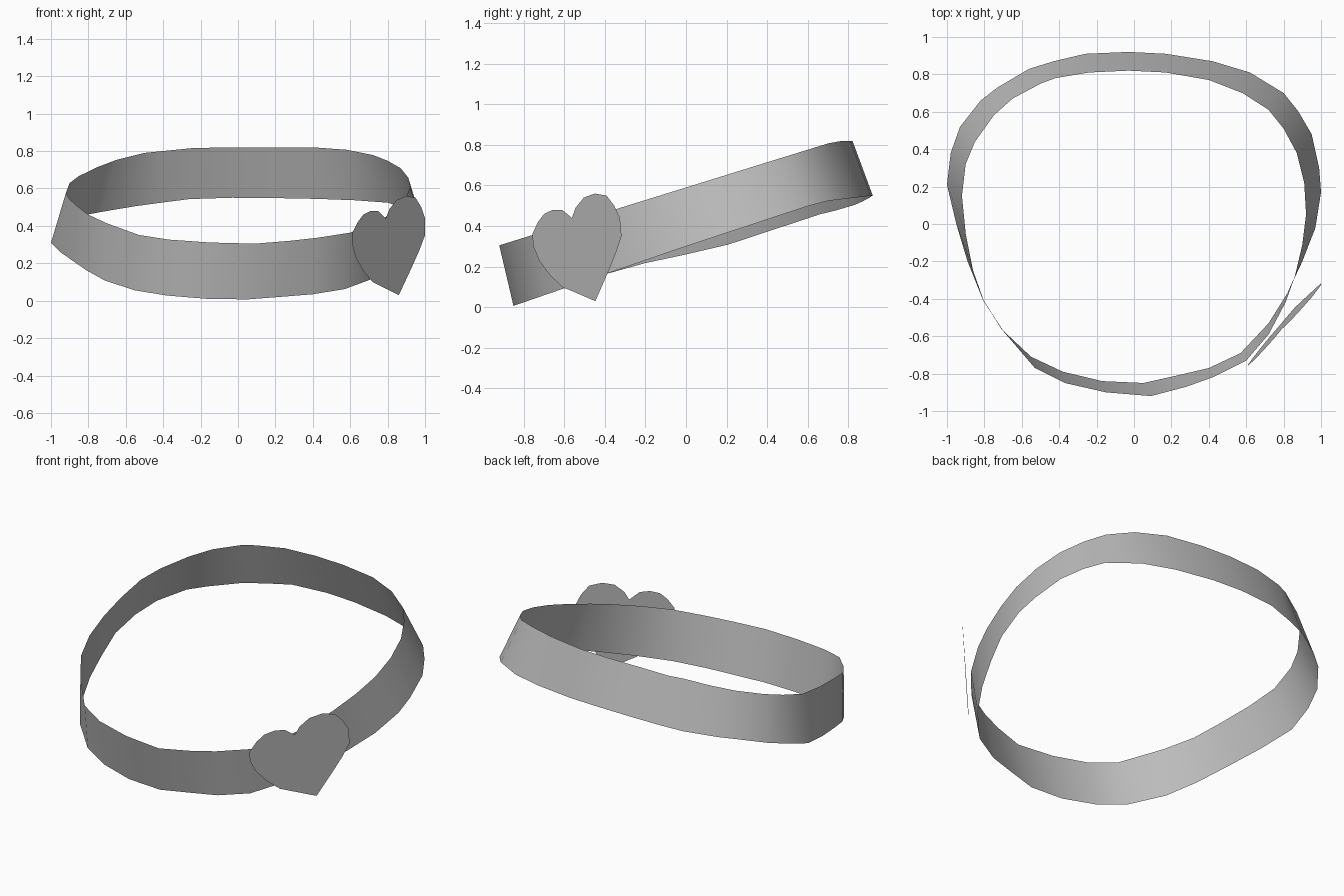
import bpy
import bmesh
import math

default_cube = bpy.data.objects.get("Cube")
if default_cube:
    bpy.data.objects.remove(default_cube, do_unlink=True)

# Single matte grey for the whole piece
grey = bpy.data.materials.new("plain grey")
grey.use_nodes = True
grey.diffuse_color = (0.5, 0.5, 0.5, 1)
grey.node_tree.nodes["Principled BSDF"].inputs["Base Color"].default_value = grey.diffuse_color


def clamp(value):
    return max(0.0, min(1.0, value))


def finish_object(name, bm, smooth_angle=None):
    """Turn a bmesh into a named, coloured object."""
    mesh = bpy.data.meshes.new(name)
    bm.to_mesh(mesh)
    bm.free()
    mesh.materials.append(grey)
    obj = bpy.data.objects.new(name, mesh)
    bpy.context.collection.objects.link(obj)
    if smooth_angle is not None:
        bpy.ops.object.select_all(action="DESELECT")
        obj.select_set(True)
        bpy.context.view_layer.objects.active = obj
        bpy.ops.object.shade_smooth_by_angle(angle=math.radians(smooth_angle))
    return obj


# Band plan outlines, clockwise from the back
upper_outline = [
    (-.03, .82), (.17, .81), (.4, .77), (.58, .7), (.72, .61), (.8, .51), (.87, .38), (.91, .22),
    (.92, .05), (.9, -.11), (.86, -.28), (.81, -.42), (.72, -.59), (.6, -.73), (.42, -.82), (.28, -.87),
    (.09, -.92), (-.15, -.9), (-.37, -.85), (-.53, -.77), (-.7, -.57), (-.8, -.42), (-.86, -.25), (-.9, -.05),
    (-.92, .15), (-.9, .32), (-.85, .44), (-.75, .58), (-.65, .67), (-.5, .75), (-.42, .78), (-.24, .81)]
lower_outline = [
    (-.03, .92), (.17, .91), (.42, .87), (.62, .81), (.8, .7), (.88, .6), (.95, .48), (.99, .3),
    (1, .17), (.97, -.02), (.9, -.2), (.82, -.37), (.72, -.53), (.57, -.69), (.4, -.77), (.23, -.81),
    (.05, -.85), (-.17, -.84), (-.38, -.79), (-.55, -.71), (-.71, -.56), (-.81, -.4), (-.89, -.2), (-.95, 0),
    (-1, .21), (-.98, .38), (-.93, .52), (-.82, .66), (-.73, .73), (-.56, .83), (-.43, .87), (-.26, .91)]


def sag(x, y):
    """The band dips slightly along its rear right flank."""
    return .06 * clamp((y + .3) / .45) * clamp((-x - .2) / .6)


def upper_height(x, y):
    return min(.59 + .31 * y, .82) - sag(x, y)


def lower_height(x, y):
    slope = .345 if y < 0 else .33
    return max(0, min(.3 + slope * y, .44 + .12 * y) - sag(x, y))


# Tilted open band, one sheet thick
bm = bmesh.new()
upper_ring = [bm.verts.new((x, y, upper_height(x, y))) for x, y in upper_outline]
lower_ring = [bm.verts.new((x, y, lower_height(x, y))) for x, y in lower_outline]
count = len(upper_ring)
for i in range(count):
    following = (i + 1) % count
    bm.faces.new((upper_ring[i], upper_ring[following], lower_ring[following], lower_ring[i]))
finish_object("band", bm, smooth_angle=40)

# Flat heart ornament, as x and z, lying in a slanted plane
heart_outline = [
    (.86, .03), (.72, .1), (.67, .16), (.63, .23), (.61, .3), (.61, .36), (.64, .42), (.67, .46),
    (.71, .48), (.75, .48), (.79, .44), (.81, .49), (.85, .54), (.9, .56), (.95, .55),
    (.98, .5), (1, .44), (1, .35), (.97, .27), (.93, .18)]
bm = bmesh.new()
heart_rim = [bm.verts.new((x, 1.126 * x - .09 * z - 1.412, z)) for x, z in heart_outline]
heart_face = bm.faces.new(heart_rim)
heart_face.normal_update()
if heart_face.normal.y > 0:
    heart_face.normal_flip()
finish_object("heart_ornament", bm)
